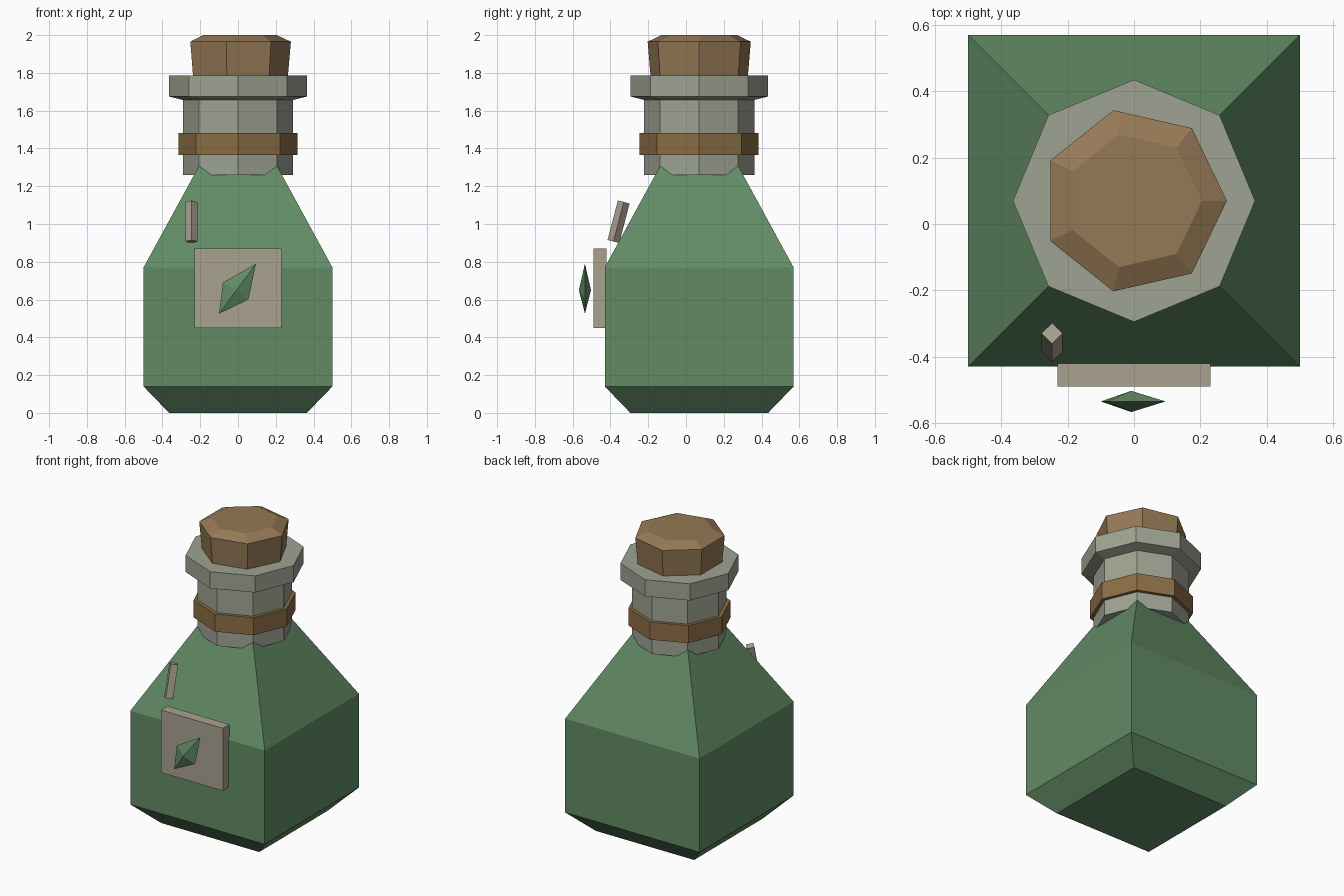
import bpy, bmesh
from math import sin, cos, tau, sqrt, pi, atan2
from mathutils import Matrix, Vector

if "Cube" in bpy.data.objects:
    bpy.data.objects.remove(bpy.data.objects["Cube"])


def material(name, rgb):
    m = bpy.data.materials.new(name)
    m.diffuse_color = (*rgb, 1)
    m.use_nodes = True
    m.node_tree.nodes["Principled BSDF"].inputs["Base Color"].default_value = m.diffuse_color
    return m


green = material("green_glass", (0.12, 0.26, 0.13))
stone = material("pale_glass", (0.34, 0.37, 0.29))
brown = material("cork_brown", (0.30, 0.19, 0.09))
twine = material("twine_brown", (0.26, 0.155, 0.06))
paper = material("paper", (0.40, 0.36, 0.28))


def finish(name, bm, mat):
    bmesh.ops.recalc_face_normals(bm, faces=bm.faces[:])
    mesh = bpy.data.meshes.new(name)
    bm.to_mesh(mesh)
    bm.free()
    mesh.materials.append(mat)
    ob = bpy.data.objects.new(name, mesh)
    bpy.context.collection.objects.link(ob)
    return ob


def turned(name, sides, profile, mat, phase=0.0, centre=(0, 0.07, 0)):
    """Capped n-sided loft through (radius, z) pairs."""
    bm = bmesh.new()
    rings = []
    for r, z in profile:
        rings.append([bm.verts.new((centre[0] + r * cos(phase + tau * i / sides),
                                    centre[1] + r * sin(phase + tau * i / sides),
                                    centre[2] + z)) for i in range(sides)])
    for a, b in zip(rings, rings[1:]):
        for i in range(sides):
            j = (i + 1) % sides
            bm.faces.new((a[i], a[j], b[j], b[i]))
    bm.faces.new(rings[0])
    bm.faces.new(rings[-1])
    return finish(name, bm, mat)


# Square bottle body with chamfered foot and sloping shoulders
body = [(0.365, 0), (0.5, 0.14), (0.5, 0.77), (0.2, 1.32)]
turned("bottle_body", 4, [(h * sqrt(2), z) for h, z in body], green, pi / 4)

# Octagonal neck with lip
turned("bottle_neck", 8, [(0.292, 1.26), (0.292, 1.657), (0.365, 1.675), (0.365, 1.787)], stone)

# Band round the neck
turned("neck_band", 8, [(0.315, 1.365), (0.315, 1.483)], twine)

# Seven-sided cork
turned("cork", 7, [(0.257, 1.70), (0.28, 1.965), (0.205, 2.0)], brown)

# Label plate
bm = bmesh.new()
bmesh.ops.create_cube(bm, size=1, matrix=Matrix.Translation((0, -0.455, 0.66))
                      @ Matrix.Diagonal((0.46, 0.07, 0.42, 1)))
finish("label", bm, paper)

# Tilted gem in front of the label
bm = bmesh.new()
rim = [bm.verts.new((x, -0.535, z)) for x, z in
       ((0.095, 0.79), (0.055, 0.60), (-0.10, 0.525), (-0.08, 0.69))]
for y in (-0.567, -0.503):
    tip = bm.verts.new((-0.008, y, 0.65))
    for i in range(4):
        bm.faces.new((rim[i], rim[(i + 1) % 4], tip))
finish("label_gem", bm, green)

# Leaning highlight sliver on the shoulder
sliver = turned("highlight_sliver", 4, [(0.032, -0.108), (0.032, 0.108)], paper, 0, (0, 0, 0))
sliver.location = Vector((-0.247, -0.357, 1.012))
sliver.rotation_euler.x = -atan2(0.055, 0.21)
